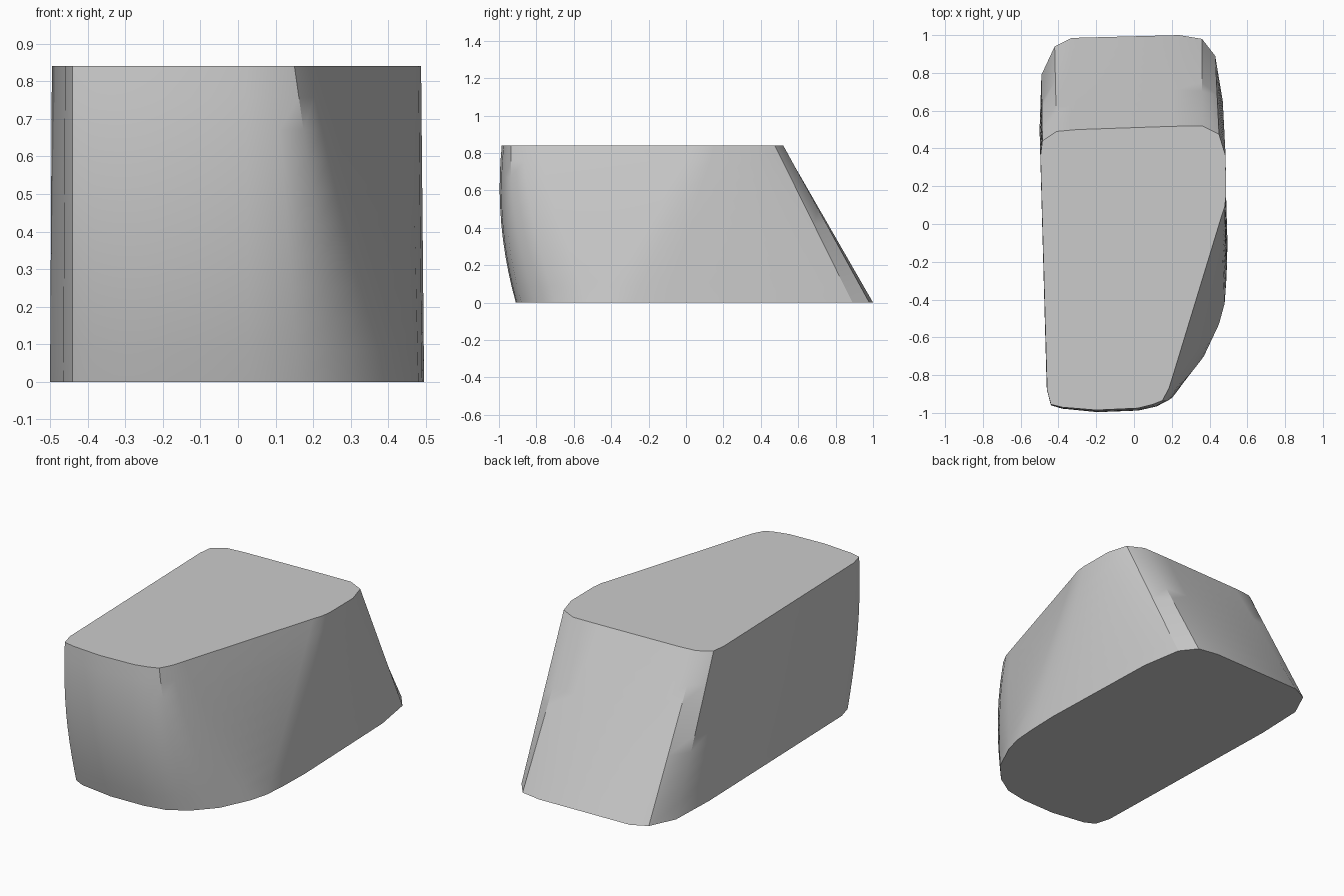
import bpy
import bmesh
from math import radians
from mathutils import Vector

HEIGHT = 0.84
LEVELS = 10
BULGE = 0.04

default_cube = bpy.data.objects.get("Cube")
if default_cube:
    bpy.data.objects.remove(default_cube, do_unlink=True)

# Flat top outline, anticlockwise from the right front corner
top_outline = [
    (-.46, -.88), (-.44, -.955), (-.38, -.97), (-.2, -.985), (.02, -.975),
    (.1, -.955), (.15, -.935), (.185, -.87), (.21, -.79), (.46, .03),
    (.48, .09), (.487, .15), (.485, .36), (.45, .475), (.36, .52),
    (.2, .517), (-.3, .5), (-.41, .49), (-.485, .44), (-.495, .36),
]
# Base outline with matching points
base_outline = [
    (-.465, -.76), (-.44, -.85), (-.38, -.88), (-.18, -.91), (.03, -.905),
    (.16, -.88), (.27, -.81), (.37, -.7), (.45, -.53), (.48, -.42),
    (.49, -.28), (.495, -.1), (.47, .65), (.43, .89), (.36, .98),
    (.24, 1), (-.33, .985), (-.42, .94), (-.49, .79), (-.5, .5),
]


def make_material(name, colour):
    material = bpy.data.materials.new(name)
    material.use_nodes = True
    material.diffuse_color = colour
    shader = next(node for node in material.node_tree.nodes
                  if node.type == "BSDF_PRINCIPLED")
    shader.inputs["Base Color"].default_value = colour
    return material


def wall_point(base, top, t):
    """Point on the wall at height fraction t, swelling forward at the front."""
    point = Vector(base).lerp(Vector(top), t)
    front_weight = min(max((-point.y - 0.5) / 0.4, 0), 1)
    swell = BULGE * front_weight * 4 * t * (1 - t)
    return point.x, point.y - swell, HEIGHT * t


def loft(name, lower, upper, material):
    """Closed solid lofted between two outlines."""
    bm = bmesh.new()
    rings = []
    for level in range(LEVELS + 1):
        t = level / LEVELS
        rings.append([bm.verts.new(wall_point(base, top, t))
                      for base, top in zip(lower, upper)])
    count = len(lower)
    for below, above in zip(rings, rings[1:]):
        for i in range(count):
            j = (i + 1) % count
            bm.faces.new((below[i], below[j], above[j], above[i]))
    bm.faces.new(list(reversed(rings[0])))
    bm.faces.new(rings[-1])
    bmesh.ops.recalc_face_normals(bm, faces=bm.faces)
    mesh = bpy.data.meshes.new(name)
    bm.to_mesh(mesh)
    bm.free()
    mesh.materials.append(material)
    body = bpy.data.objects.new(name, mesh)
    bpy.context.collection.objects.link(body)
    return body


# Tapered block with a sloping back and a rounded front
body = loft("tapered_body", base_outline, top_outline,
            make_material("plain grey", (0.6, 0.6, 0.6, 1)))
bpy.ops.object.select_all(action="DESELECT")
body.select_set(True)
bpy.context.view_layer.objects.active = body
bpy.ops.object.shade_smooth_by_angle(angle=radians(32))
